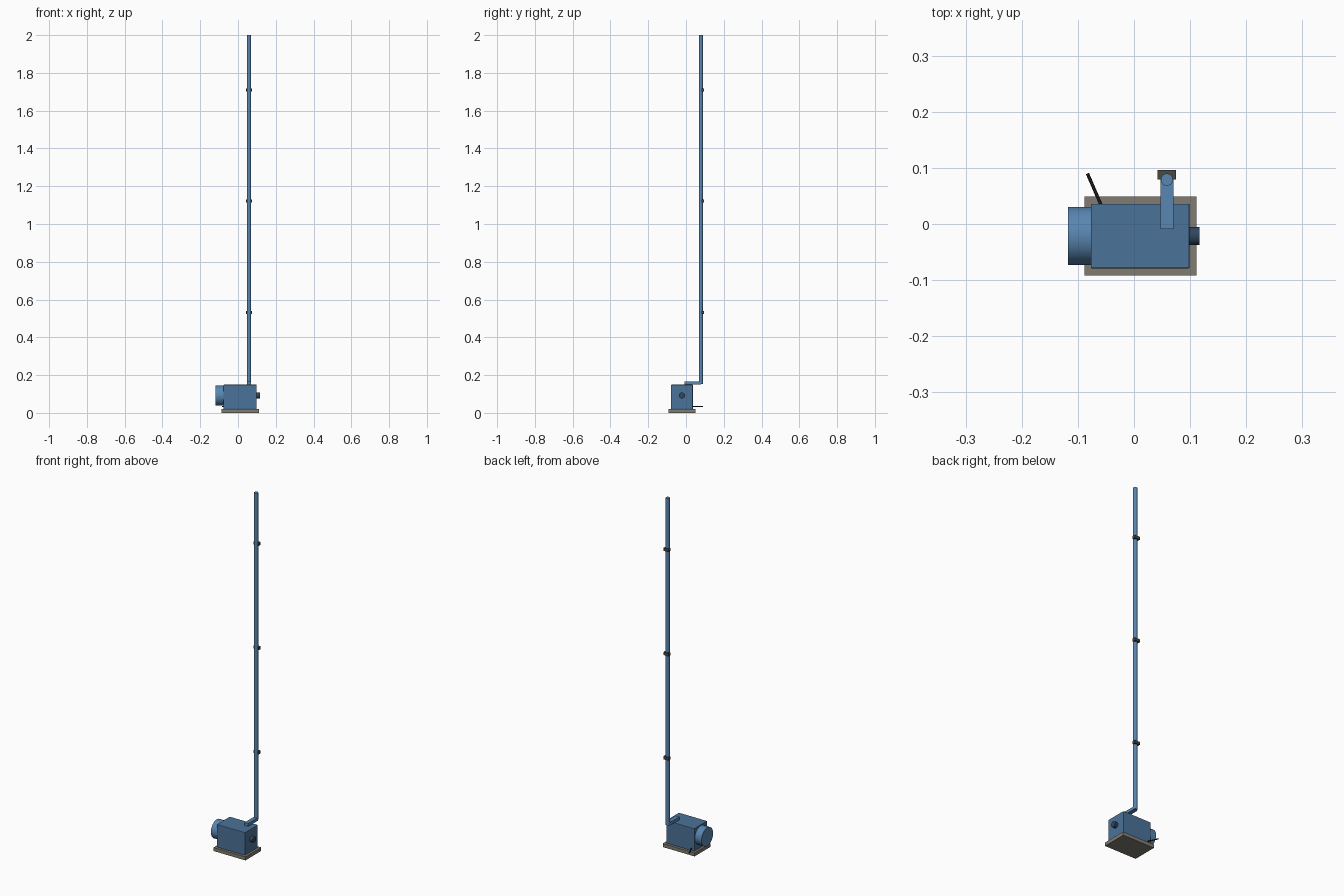
import bpy, math
from mathutils import Vector

if "Cube" in bpy.data.objects:
    bpy.data.objects.remove(bpy.data.objects["Cube"])


def material(name, rgb):
    m = bpy.data.materials.new(name)
    m.diffuse_color = (*rgb, 1)
    m.use_nodes = True
    m.node_tree.nodes["Principled BSDF"].inputs["Base Color"].default_value = m.diffuse_color
    return m


BLUE = material("pipe_blue", (0.10, 0.24, 0.44))
HOUSING = material("housing_blue", (0.07, 0.17, 0.32))
NAVY = material("dark_blue", (0.03, 0.06, 0.11))
STONE = material("plate_grey", (0.22, 0.20, 0.17))
DARK = material("clamp_grey", (0.07, 0.065, 0.05))
BLACK = material("cable_black", (0.01, 0.01, 0.01))


def box(name, lo, hi, mat, bevel=0):
    lo, hi = Vector(lo), Vector(hi)
    bpy.ops.mesh.primitive_cube_add(size=1, location=(lo + hi) / 2)
    ob = bpy.context.object
    ob.name = name
    ob.scale = hi - lo
    bpy.ops.object.transform_apply(location=False, rotation=False, scale=True)
    ob.data.materials.append(mat)
    if bevel:
        mod = ob.modifiers.new("bevel", 'BEVEL')
        mod.width, mod.segments = bevel, 2
    return ob


def rod(name, a, b, r, mat, sides=32):
    a, b = Vector(a), Vector(b)
    bpy.ops.mesh.primitive_cylinder_add(vertices=sides, radius=r, depth=(b - a).length,
                                        location=(a + b) / 2)
    ob = bpy.context.object
    ob.name = name
    ob.rotation_euler = (b - a).to_track_quat('Z', 'Y').to_euler()
    ob.data.materials.append(mat)
    bpy.ops.object.shade_smooth_by_angle(angle=math.radians(35))
    return ob


# Base plate and housing
box("base_plate", (-0.088, -0.092, 0), (0.111, 0.049, 0.02), STONE)
box("housing", (-0.077, -0.079, 0.02), (0.099, 0.036, 0.149), HOUSING, 0.002)

# Round motor end and small shaft knob on the housing axis
AY, AZ = -0.0215, 0.092
rod("motor_drum", (-0.118, AY, AZ), (-0.07, AY, AZ), 0.052, BLUE, 48)
rod("side_knob", (0.09, AY, AZ), (0.117, AY, AZ), 0.016, NAVY)

# Arm from the housing top to the tall pipe
PX, PY = 0.0585, 0.079
box("outlet_arm", (PX - 0.0115, -0.009, 0.149), (PX + 0.0115, PY, 0.166), BLUE)
rod("riser_pipe", (PX, PY, 0.152), (PX, PY, 2.0), 0.0108, BLUE)

# Wall clamps spaced along the pipe
for i, z in enumerate((0.532, 1.121, 1.71)):
    box(f"pipe_clamp_{i + 1}", (PX - 0.0165, 0.079, z - 0.008),
        (PX + 0.0165, 0.096, z + 0.008), DARK)

# Power cable stub leaving the back
rod("power_cable", (-0.057, 0.030, 0.033), (-0.083, 0.090, 0.033), 0.003, BLACK, 16)
